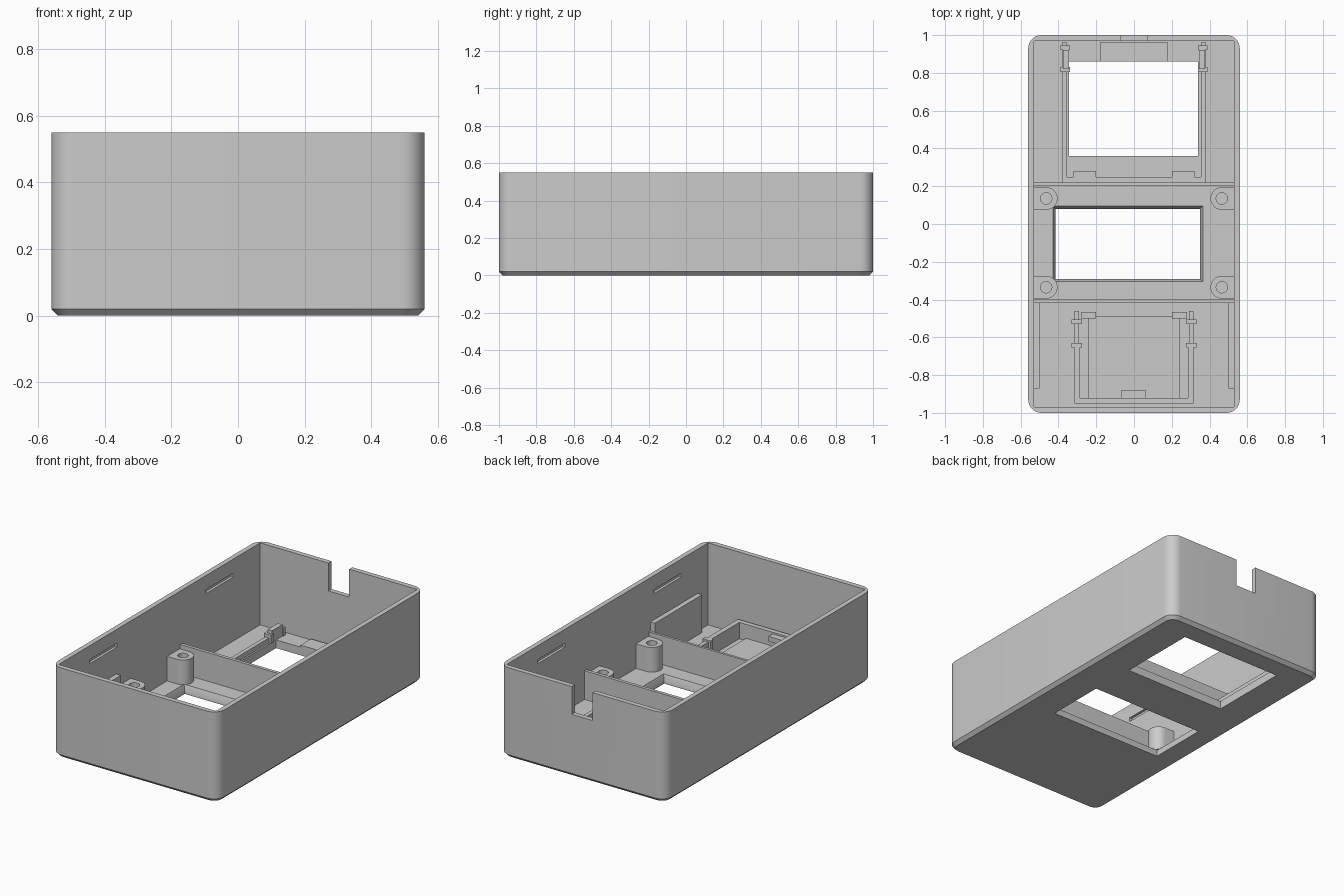
import bpy, bmesh
from math import sin, cos, pi

old = bpy.data.objects.get("Cube")
if old:
    bpy.data.objects.remove(old, do_unlink=True)

grey = bpy.data.materials.new("plain grey")
grey.use_nodes = True
grey.diffuse_color = (0.6, 0.6, 0.6, 1)
grey.node_tree.nodes["Principled BSDF"].inputs["Base Color"].default_value = (0.6, 0.6, 0.6, 1)

W, D, H = 0.56, 1.0, 0.55      # half width, half depth, height
T, F = 0.03, 0.05              # wall and floor thickness


def finish(name, bm):
    bmesh.ops.recalc_face_normals(bm, faces=bm.faces)
    mesh = bpy.data.meshes.new(name)
    bm.to_mesh(mesh)
    bm.free()
    mesh.materials.append(grey)
    ob = bpy.data.objects.new(name, mesh)
    bpy.context.collection.objects.link(ob)
    return ob


def loft(name, rings):
    """Closed solid through equal-length rings of points."""
    bm = bmesh.new()
    loops = [[bm.verts.new(p) for p in ring] for ring in rings]
    n = len(loops[0])
    for a, b in zip(loops, loops[1:]):
        for i in range(n):
            j = (i + 1) % n
            bm.faces.new((a[i], a[j], b[j], b[i]))
    bm.faces.new(loops[0])
    bm.faces.new(loops[-1])
    return finish(name, bm)


def rect(x, y, z, grow=0.0):
    x0, x1, y0, y1 = min(x) - grow, max(x) + grow, min(y) - grow, max(y) + grow
    return [(x0, y0, z), (x1, y0, z), (x1, y1, z), (x0, y1, z)]


def box(name, x, y, z):
    return loft(name, [rect(x, y, z[0]), rect(x, y, z[1])])


def circle(cx, cy, r, z, n=32):
    return [(cx + r * cos(2 * pi * i / n), cy + r * sin(2 * pi * i / n), z) for i in range(n)]


def rounded(inset, z, r=0.07, steps=8):
    pts = []
    for k, (sx, sy) in enumerate([(1, 1), (-1, 1), (-1, -1), (1, -1)]):
        for i in range(steps + 1):
            a = (k + i / steps) * pi / 2
            pts.append((sx * (W - r) + (r - inset) * cos(a),
                        sy * (D - r) + (r - inset) * sin(a), z))
    return pts


def cut(ob, cutter):
    cutter.hide_render = True
    mod = ob.modifiers.new("cut", "BOOLEAN")
    mod.operation, mod.solver, mod.object = "DIFFERENCE", "EXACT", cutter
    bpy.context.view_layer.objects.active = ob
    bpy.ops.object.modifier_apply(modifier=mod.name)
    bpy.data.objects.remove(cutter, do_unlink=True)


def smooth(ob):
    bpy.ops.object.select_all(action="DESELECT")
    ob.select_set(True)
    bpy.context.view_layer.objects.active = ob
    bpy.ops.object.shade_smooth_by_angle(angle=pi / 6)


# Open shell with a chamfered bottom edge
shell = loft("case_shell", [rounded(0.02, 0), rounded(0, 0.02), rounded(0, H)])
cut(shell, box("cavity", (T - W, W - T), (T - D, D - T), (F, H + 0.1)))
cut(shell, box("cable_notch", (-0.07, 0.07), (0.9, 1.1), (0.38, H + 0.1)))

# Floor windows, the middle one with sloping edges
cut(shell, box("rear_window", (-0.345, 0.34), (0.36, 0.86), (-0.1, 0.1)))
mx, my = (-0.415, 0.35), (-0.29, 0.08)
cut(shell, loft("middle_window", [rect(mx, my, -0.01), rect(mx, my, 0.015),
                                  rect(mx, my, F + 0.005, 0.016)]))

# Shallow lid slots inside the side walls
for s, y in [(-1, -0.54), (-1, 0.58), (1, -0.58), (1, 0.54)]:
    cut(shell, box("lid_slot", (s * 0.5, s * (W - 0.014)), (y - 0.13, y + 0.13), (0.44, 0.465)))
smooth(shell)

# Cross ribs and side stiffeners
box("rear_rib", (T - W, W - T), (0.2, 0.22), (F, 0.225))
box("front_rib", (T - W, W - T), (-0.415, -0.4), (F, 0.225))
for s, side in [(1, "left"), (-1, "right")]:
    box(side + "_stiffener", (s * 0.5, s * 0.53), (-0.87, -0.415), (F, 0.28))

    # Screw bosses joined to the walls
    for y, end in [(0.135, "rear"), (-0.335, "front")]:
        cx = s * 0.465
        ring = [(s * 0.53, y + 0.06), (s * 0.53, y - 0.06)]
        arc = [(s * (0.465 - 0.06 * sin(pi * i / 16)), y - 0.06 * cos(pi * i / 16)) for i in range(17)]
        boss = loft(f"{end}_{side}_boss", [[(px, py, z) for px, py in ring + arc] for z in (F, 0.2)])
        cut(boss, loft("screw_hole", [circle(cx, y, 0.03, F + 0.01), circle(cx, y, 0.03, 0.3)]))
        smooth(boss)

    # Rear frame side, clip and rest tab
    box(f"rear_{side}_frame", (s * 0.355, s * 0.38), (0.22, 0.96), (F, 0.08))
    box(f"rear_{side}_clip", (s * 0.345, s * 0.375), (0.82, 0.92), (F, 0.12))
    for y in (0.805, 0.92):
        box(f"rear_{side}_clip_end", (s * 0.34, s * 0.39), (y, y + 0.025), (F, 0.1))
    box(f"rear_{side}_tab", (s * 0.2, s * 0.32), (0.25, 0.28), (F, 0.08))

    # Front tray side, clip and stop
    box(f"front_{side}_tray_wall", (s * 0.285, s * 0.315), (-0.95, -0.65), (F, 0.15))
    box(f"front_{side}_clip", (s * 0.29, s * 0.315), (-0.65, -0.46), (F, 0.14))
    for y in (-0.655, -0.53):
        box(f"front_{side}_clip_end", (s * 0.275, s * 0.33), (y, y + 0.025), (F, 0.15))
    box(f"front_{side}_stop", (s * 0.2, s * 0.28), (-0.5, -0.465), (F, 0.12))

# Remaining frame, tray and pad parts
box("rear_frame_front", (-0.38, 0.38), (0.22, 0.25), (F, 0.08))
box("rear_pad", (-0.18, 0.18), (0.86, 0.96), (F - 0.01, F + 0.012))
box("front_tray_end", (-0.315, 0.315), (-0.95, -0.92), (F, 0.15))
box("front_tray_pad", (-0.24, 0.24), (-0.92, -0.49), (F, F + 0.015))
box("front_tray_tab", (-0.065, 0.06), (-0.925, -0.88), (0.11, 0.14))
